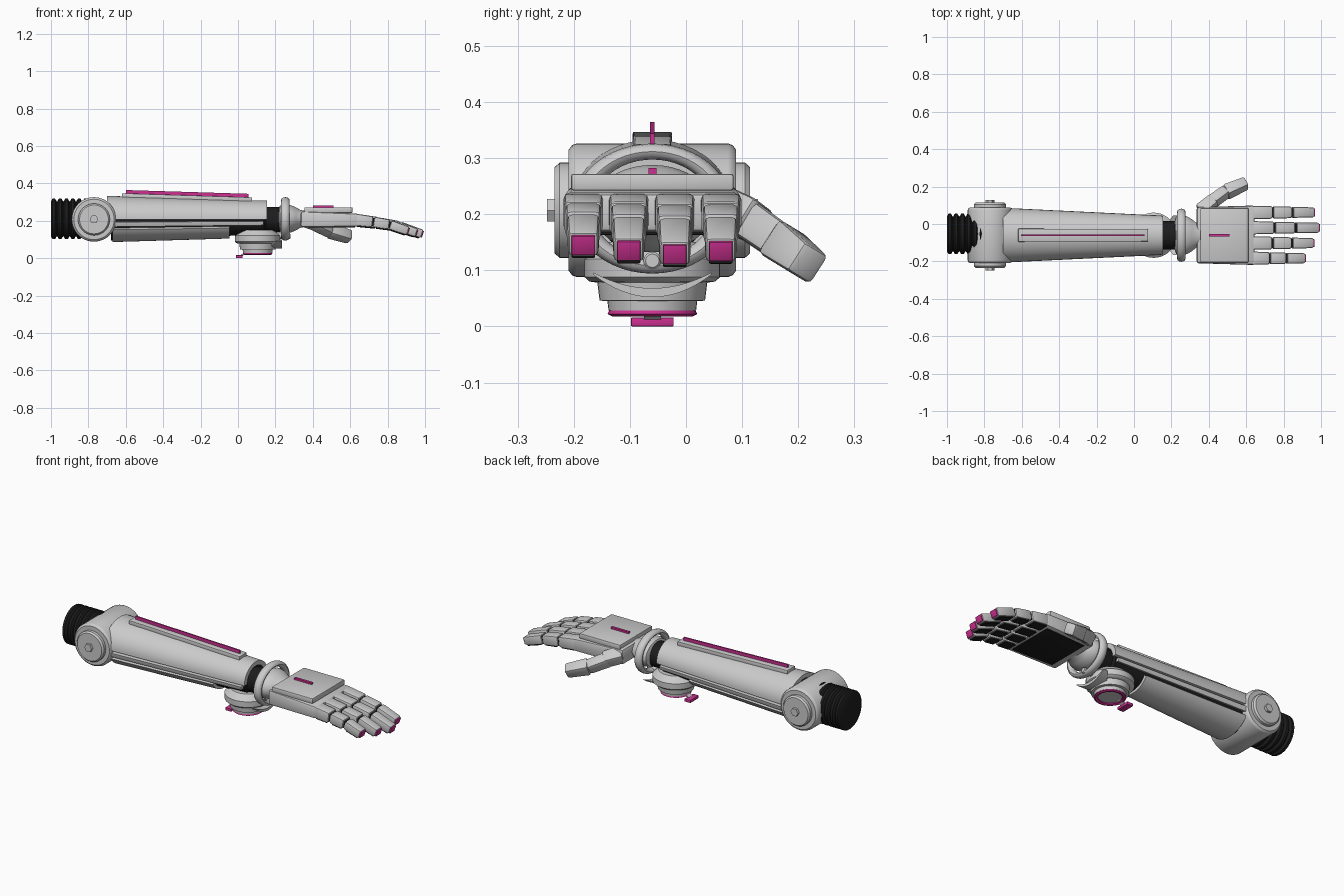
import bpy, bmesh, math
from mathutils import Vector

if "Cube" in bpy.data.objects:
    bpy.data.objects.remove(bpy.data.objects["Cube"])

CY, CZ = -0.06, 0.21  # arm centre line


def material(name, rgb):
    m = bpy.data.materials.new(name)
    m.diffuse_color = (*rgb, 1)
    m.use_nodes = True
    m.node_tree.nodes["Principled BSDF"].inputs["Base Color"].default_value = m.diffuse_color
    return m


GREY = material("light grey", (0.6, 0.6, 0.6))
BLACK = material("black rubber", (0.012, 0.012, 0.012))
PINK = material("magenta", (0.6, 0.03, 0.28))


def finish(name, bm, mat, bevel=0.0, angle=35):
    bmesh.ops.recalc_face_normals(bm, faces=bm.faces)
    if bevel:
        bmesh.ops.bevel(bm, geom=bm.edges[:], offset=bevel, segments=2,
                        affect='EDGES', profile=0.5, clamp_overlap=True)
    me = bpy.data.meshes.new(name)
    bm.to_mesh(me)
    bm.free()
    me.materials.append(mat)
    me.shade_smooth()
    me.set_sharp_from_angle(angle=math.radians(angle))
    ob = bpy.data.objects.new(name, me)
    bpy.context.collection.objects.link(ob)
    return ob


def lathe(name, mat, profile, origin, axis, scale=(1, 1), segs=40, closed=False):
    """Turn (offset, radius) points about an axis."""
    bm = bmesh.new()
    rings = []
    for t, r in profile:
        ring = []
        for i in range(segs):
            a = 2 * math.pi * i / segs
            u, v = r * scale[0] * math.cos(a), r * scale[1] * math.sin(a)
            co = {'X': (t, u, v), 'Y': (u, t, v), 'Z': (u, v, t)}[axis]
            ring.append(bm.verts.new(Vector(origin) + Vector(co)))
        rings.append(ring)
    pairs = list(zip(rings, rings[1:]))
    if closed:
        pairs.append((rings[-1], rings[0]))
    else:
        bm.faces.new(rings[0])
        bm.faces.new(rings[-1])
    for a, b in pairs:
        for i in range(segs):
            j = (i + 1) % segs
            bm.faces.new((a[i], a[j], b[j], b[i]))
    return finish(name, bm, mat)


def beam(name, mat, p0, p1, s0, s1, bevel=0.008, roll=0.0):
    """Tapered box between two points, sizes are (width, height)."""
    p0, p1 = Vector(p0), Vector(p1)
    d = (p1 - p0).normalized()
    side = d.cross(Vector((0, 0, 1))).normalized()
    up = side.cross(d)
    c, s = math.cos(roll), math.sin(roll)
    side, up = side * c + up * s, up * c - side * s
    bm = bmesh.new()
    ends = [[bm.verts.new(p + side * (w * i / 2) + up * (h * j / 2))
             for i, j in ((-1, -1), (1, -1), (1, 1), (-1, 1))]
            for p, (w, h) in ((p0, s0), (p1, s1))]
    bm.faces.new(ends[0])
    bm.faces.new(ends[1])
    for i in range(4):
        j = (i + 1) % 4
        bm.faces.new((ends[0][i], ends[0][j], ends[1][j], ends[1][i]))
    return finish(name, bm, mat, bevel)


def shell(name, x0, x1, a0, a1, grow=0.0, thick=0.02, steps=24):
    """Curved armour panel that follows the forearm taper."""
    bm = bmesh.new()
    rows = []
    for x in (x0, x1):
        f = (x + 0.7) / 0.855
        ry, rz = 0.146 - 0.042 * f + grow, 0.123 - 0.026 * f + grow
        for inset in (0, thick):
            rows.append([bm.verts.new((x, CY + (ry - inset) * math.cos(a), CZ + (rz - inset) * math.sin(a)))
                         for a in (math.radians(a0 + (a1 - a0) * i / steps) for i in range(steps + 1))])
    o0, i0, o1, i1 = rows
    for a, b in ((o0, o1), (o1, i1), (i1, i0), (i0, o0)):
        for k in range(steps):
            bm.faces.new((a[k], a[k + 1], b[k + 1], b[k]))
    for k in (0, steps):
        bm.faces.new((o0[k], o1[k], i1[k], i0[k]))
    return finish(name, bm, GREY)


# Ribbed upper sleeve
ribs = []
for i in range(6):
    x = -1 + i * 0.034
    ribs += [(x, 0.094), (x + 0.008, 0.108), (x + 0.022, 0.108), (x + 0.03, 0.094)]
lathe("upper_sleeve", BLACK, ribs, (0, -0.053, CZ), 'X')

# Elbow drum with end caps and bolts
lathe("elbow_drum", GREY, [(-0.149, 0.108), (-0.143, 0.116), (-0.135, 0.119), (0.135, 0.119),
                           (0.143, 0.116), (0.149, 0.108)], (-0.77, CY, 0.207), 'Y', segs=48)
for s, label in ((-1, "front"), (1, "back")):
    lathe("elbow_cap_" + label, GREY, [(s * 0.13, 0.085), (s * 0.165, 0.085), (s * 0.174, 0.077)],
          (-0.77, CY, 0.207), 'Y')
    lathe("elbow_bolt_" + label, GREY, [(s * 0.16, 0.023), (s * 0.188, 0.023)],
          (-0.77, CY, 0.207), 'Y', segs=6)

# Forearm core and armour panels
lathe("forearm_core", BLACK, [(-0.68, 0.112), (0.14, 0.08), (0.15, 0.07), (0.24, 0.07)],
      (0, CY, CZ - 0.005), 'X', scale=(1.08, 0.98))
shell("upper_armour", -0.70, 0.155, -2, 182, thick=0.025)
shell("lower_armour", -0.67, -0.045, -152, -28, grow=0.002)
for a, label in ((-20, "back"), (188, "front")):
    shell("side_rail_" + label, -0.66, 0.135, a, a + 12, grow=0.002, steps=4)

# Top spine plate and fin
beam("spine_plate", GREY, (-0.62, CY, 0.334), (0.075, CY, 0.312), (0.07, 0.026), (0.066, 0.026), 0.003)
beam("spine_fin", PINK, (-0.60, CY, 0.352), (0.055, CY, 0.332), (0.008, 0.024), (0.008, 0.024), 0.0)

# Wrist ring and wrist joint
ring = [(0.023 * math.cos(a), 0.121 + 0.017 * math.sin(a)) for a in (i * math.pi / 6 for i in range(12))]
lathe("wrist_ring", GREY, ring, (0.253, CY, CZ), 'X', scale=(1.03, 0.84), closed=True, segs=48)
lathe("wrist_joint", GREY, [(0.215, 0.07), (0.225, 0.1), (0.255, 0.108), (0.285, 0.1), (0.31, 0.085),
                            (0.335, 0.065), (0.38, 0.055)], (0, CY, CZ), 'X', scale=(1, 0.72))
lathe("wrist_pin", GREY, [(0.2, 0.016), (0.275, 0.016), (0.28, 0.012)], (0, CY, 0.117), 'X', segs=16)

# Crescent guard under the wrist
bm = bmesh.new()
rows = []
for i in range(17):
    t = i / 8 - 1
    h = 0.004 + 0.012 * (1 - t * t)
    y, z = CY + 0.105 * t, 0.06 + 0.034 * t * t
    rows.append([bm.verts.new(p) for p in ((0.16 + 0.05 * t * t, y, z - h / 2), (0.235, y, z - h / 2),
                                           (0.235, y, z + h / 2), (0.16 + 0.05 * t * t, y, z + h / 2))])
for a, b in zip(rows, rows[1:]):
    for k in range(4):
        bm.faces.new((a[k], a[(k + 1) % 4], b[(k + 1) % 4], b[k]))
bm.faces.new(rows[0])
bm.faces.new(rows[-1])
finish("wrist_guard", bm, GREY)

# Underside module with coloured ring and tab
MX = 0.105
lathe("module_body", GREY, [(0.028, 0.078), (0.045, 0.08), (0.046, 0.094), (0.078, 0.098), (0.08, 0.112),
                            (0.088, 0.121), (0.12, 0.121), (0.126, 0.114), (0.15, 0.09)], (MX, CY, 0), 'Z')
lathe("module_ring", PINK, [(0.03, 0.076), (0.022, 0.08), (0.018, 0.072), (0.022, 0.06), (0.03, 0.06)],
      (MX, CY, 0), 'Z', closed=True)
beam("module_tab", PINK, (-0.012, CY, 0.008), (0.025, CY, 0.008), (0.076, 0.016), (0.076, 0.016), 0.002)
beam("tab_stem", GREY, (0.015, CY, 0.012), (0.06, CY, 0.04), (0.03, 0.01), (0.03, 0.01), 0.0)

# Palm, back plate, marker and grip pad
beam("palm", GREY, (0.335, CY, 0.208), (0.645, CY, 0.203), (0.3, 0.085), (0.318, 0.07), 0.012)
beam("hand_plate", GREY, (0.355, CY, 0.257), (0.612, CY, 0.257), (0.29, 0.03), (0.29, 0.03), 0.005)
beam("hand_marker", PINK, (0.40, CY, 0.276), (0.51, CY, 0.276), (0.014, 0.012), (0.014, 0.012), 0.0)
beam("palm_pad", BLACK, (0.375, CY, 0.169), (0.625, CY, 0.169), (0.25, 0.012), (0.27, 0.012), 0.002)

# Fingers: three tapering segments, dark pads below, coloured tips
path = [(0.0, 0.206), (0.125, 0.19), (0.235, 0.172), (0.36, 0.128)]
widths = [0.07, 0.064, 0.058, 0.05]
heights = [0.064, 0.056, 0.05, 0.044]
for n, (y, end) in enumerate(((-0.183, 0.92), (-0.102, 0.965), (-0.02, 0.995), (0.062, 0.968))):
    f = (end - 0.63) / 0.36
    pts = [Vector((0.625 + px * f, y, 0.206 + (pz - 0.206) * f)) for px, pz in path]
    for k in range(3):
        a, b = pts[k], pts[k + 1]
        d = (b - a).normalized()
        down = Vector((d.z, 0, -d.x))
        w0, w1, h0, h1 = widths[k], widths[k + 1], heights[k], heights[k + 1]
        label = f"finger_{n + 1}_segment_{k + 1}"
        beam(label, GREY, a, b - d * 0.006, (w0, h0), (w1 + 0.004, h1 + 0.003), 0.009)
        beam(label + "_pad", BLACK, a + d * 0.016 + down * h0 * 0.46, b - d * 0.016 + down * h1 * 0.48,
             (w0 - 0.012, 0.016), (w1 - 0.008, 0.016), 0.003)
        if k < 2:
            beam(label + "_joint", BLACK, b - d * 0.02, b + d * 0.02, (w1 - 0.014, h1 - 0.014),
                 (w1 - 0.014, h1 - 0.014), 0.0)
    beam(f"finger_{n + 1}_tip", PINK, b - d * 0.014, b - d * 0.001, (0.042, 0.036), (0.042, 0.036), 0.002)

# Thumb
beam("thumb_base", GREY, (0.355, 0.065, 0.212), (0.43, 0.125, 0.185), (0.075, 0.07), (0.07, 0.07), 0.012, 0.5)
beam("thumb_middle", GREY, (0.405, 0.11, 0.19), (0.495, 0.175, 0.145), (0.062, 0.07), (0.058, 0.066), 0.012, 0.5)
beam("thumb_tip", GREY, (0.49, 0.17, 0.148), (0.6, 0.218, 0.112), (0.068, 0.072), (0.058, 0.06), 0.01, 0.5)
